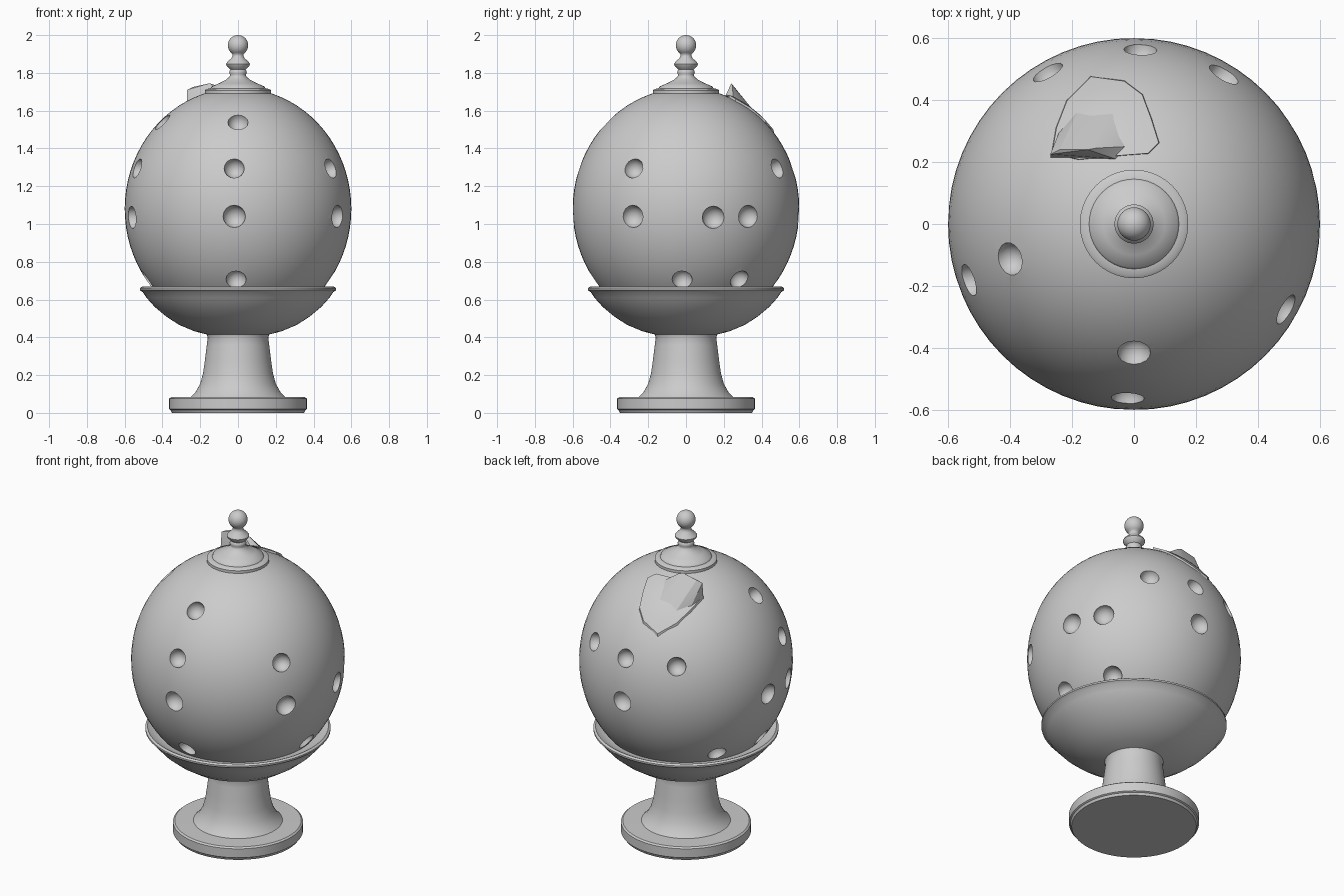
import bpy, bmesh, math
from mathutils import Vector, Matrix

if "Cube" in bpy.data.objects:
    bpy.data.objects.remove(bpy.data.objects["Cube"])

clay = bpy.data.materials.new("pale grey")
clay.diffuse_color = (0.6, 0.6, 0.6, 1)
clay.use_nodes = True
clay.node_tree.nodes["Principled BSDF"].inputs["Base Color"].default_value = clay.diffuse_color

RAD, HALF, MID = 0.6, 0.64, 1.08   # egg radius, half height, centre height


def finish(name, bm, angle=35):
    bmesh.ops.recalc_face_normals(bm, faces=bm.faces[:])
    me = bpy.data.meshes.new(name)
    bm.to_mesh(me)
    bm.free()
    me.materials.append(clay)
    ob = bpy.data.objects.new(name, me)
    bpy.context.collection.objects.link(ob)
    smooth(ob, angle)
    return ob


def smooth(ob, angle):
    bpy.ops.object.select_all(action='DESELECT')
    ob.select_set(True)
    bpy.context.view_layer.objects.active = ob
    bpy.ops.object.shade_smooth_by_angle(angle=math.radians(angle))


def lathe(name, profile, n=64, angle=35):
    """Spin (radius, z) points around the z axis; ends are closed."""
    bm = bmesh.new()
    rings = []
    for r, z in profile:
        if r < 1e-5:
            rings.append([bm.verts.new((0, 0, z))])
        else:
            rings.append([bm.verts.new((r * math.cos(2 * math.pi * i / n),
                                        r * math.sin(2 * math.pi * i / n), z)) for i in range(n)])
    for a, b in zip(rings, rings[1:]):
        for i in range(n):
            j = (i + 1) % n
            if len(a) == 1:
                bm.faces.new((a[0], b[j], b[i]))
            elif len(b) == 1:
                bm.faces.new((a[i], a[j], b[0]))
            else:
                bm.faces.new((a[i], a[j], b[j], b[i]))
    for ring in (rings[0], rings[-1]):
        if len(ring) > 1:
            bm.faces.new(ring)
    return finish(name, bm, angle)


def egg_z(x, y):
    return MID + HALF * math.sqrt(max(0, 1 - (x * x + y * y) / RAD ** 2))


# Foot, stem and cup
lathe("foot_and_cup", [
    (0.35, 0.01), (0.365, 0.02), (0.365, 0.075), (0.355, 0.083), (0.25, 0.085),
    (0.225, 0.11), (0.2, 0.155), (0.185, 0.21), (0.175, 0.28), (0.165, 0.36),
    (0.16, 0.40), (0.165, 0.415), (0.23, 0.432), (0.31, 0.465), (0.38, 0.51),
    (0.44, 0.56), (0.485, 0.61), (0.505, 0.64), (0.52, 0.65), (0.52, 0.66),
    (0.508, 0.668), (0.49, 0.658), (0.45, 0.645)])
lathe("foot_underside", [(0.35, 0.0), (0.357, 0.015), (0.0, 0.015)])

# Egg body
egg = lathe("egg_body", [(RAD * math.sin(t), MID - HALF * math.cos(t))
            if 0 < k < 40 else (0, MID - HALF * math.cos(t))
            for k, t in ((k, math.pi * k / 40) for k in range(41))])

# Round dimples: horizontal direction (x, y) and height
holes = [
    (0, -1, 1.54), (-0.39, -0.11, 1.54),
    (-0.02, -0.56, 1.295), (-0.53, -0.18, 1.295), (0.48, -0.27, 1.295),
    (0.02, 0.55, 1.295), (-0.27, 0.475, 1.295), (0.285, 0.475, 1.295),
    (-0.02, -0.6, 1.04), (-0.56, -0.2, 1.035), (0.525, -0.28, 1.04), (0.58, 0.145, 1.035),
    (0.5, 0.33, 1.04), (0.02, 0.6, 1.04), (-0.6, 0.045, 1.04),
    (-0.01, -0.48, 0.705), (-0.48, -0.05, 0.705), (0.48, -0.02, 0.705),
    (0.39, 0.28, 0.705), (-0.4, 0.27, 0.705)]
bm = bmesh.new()
for x, y, z in holes:
    r = RAD * math.sqrt(1 - ((z - MID) / HALF) ** 2)
    d = Vector((x, y, 0)).normalized() * r
    n = Vector((d.x / RAD ** 2, d.y / RAD ** 2, (z - MID) / HALF ** 2)).normalized()
    m = Matrix.Translation((d.x, d.y, z)) @ n.to_track_quat('Z', 'Y').to_matrix().to_4x4()
    size = 0.06 if z > 0.8 and z < 1.2 else 0.054
    bmesh.ops.create_uvsphere(bm, u_segments=16, v_segments=10, radius=1,
                              matrix=m @ Matrix.Diagonal((size, size, 0.055, 1)))
cutter = finish("dimple_cutter", bm)
cutter.hide_render = True
mod = egg.modifiers.new("dimples", 'BOOLEAN')
mod.operation = 'DIFFERENCE'
mod.solver = 'EXACT'
mod.object = cutter
bpy.context.view_layer.objects.active = egg
bpy.ops.object.modifier_apply(modifier=mod.name)
bpy.data.objects.remove(cutter)
smooth(egg, 35)

# Lid and finial
lathe("lid_finial", [
    (0, 1.67), (0.165, 1.685), (0.175, 1.69), (0.175, 1.708), (0.165, 1.715), (0.145, 1.718),
    (0.14, 1.728), (0.10, 1.745), (0.065, 1.763), (0.045, 1.78), (0.042, 1.79),
    (0.047, 1.80), (0.045, 1.81), (0.04, 1.818), (0.06, 1.838), (0.063, 1.848), (0.055, 1.86),
    (0.034, 1.878), (0.029, 1.892)] +
    [(0.054 * math.cos(a), 1.946 + 0.054 * math.sin(a))
     for a in (math.radians(d) for d in range(-55, 90, 12))] + [(0, 2.0)], n=40, angle=50)


def hull(name, pts, angle):
    bm = bmesh.new()
    for p in pts:
        bm.verts.new(p)
    res = bmesh.ops.convex_hull(bm, input=bm.verts[:])
    junk = {g for g in res["geom_interior"] + res["geom_unused"] if isinstance(g, bmesh.types.BMVert)}
    bmesh.ops.delete(bm, geom=list(junk), context='VERTS')
    return finish(name, bm, angle)


# Raised flap on the back shoulder, with a lifted wedge along its upper edge
outline = [(-0.27, 0.225), (-0.255, 0.31), (-0.22, 0.40), (-0.14, 0.48), (-0.03, 0.465),
           (0.03, 0.42), (0.06, 0.34), (0.085, 0.26), (0.05, 0.225), (-0.08, 0.215), (-0.18, 0.205)]
pts = [(x, y, egg_z(x, y) - 0.02) for x, y in outline]
for s in (0.97, 0.7, 0.4, 0.0):
    for x, y in outline:
        px, py = -0.09 + (x + 0.09) * s, 0.33 + (y - 0.33) * s
        pts.append((px, py, egg_z(px, py) + 0.014))
        if s == 0:
            break
hull("shoulder_flap", pts, 30)
base = [(-0.27, 0.215), (-0.06, 0.21), (-0.02, 0.25), (-0.06, 0.37), (-0.18, 0.37), (-0.24, 0.3)]
hull("flap_wedge", [(x, y, egg_z(x, y) + 0.005) for x, y in base] +
     [(-0.27, 0.225, 1.71), (-0.24, 0.24, 1.725), (-0.15, 0.24, 1.745), (-0.12, 0.245, 1.735)], 25)
